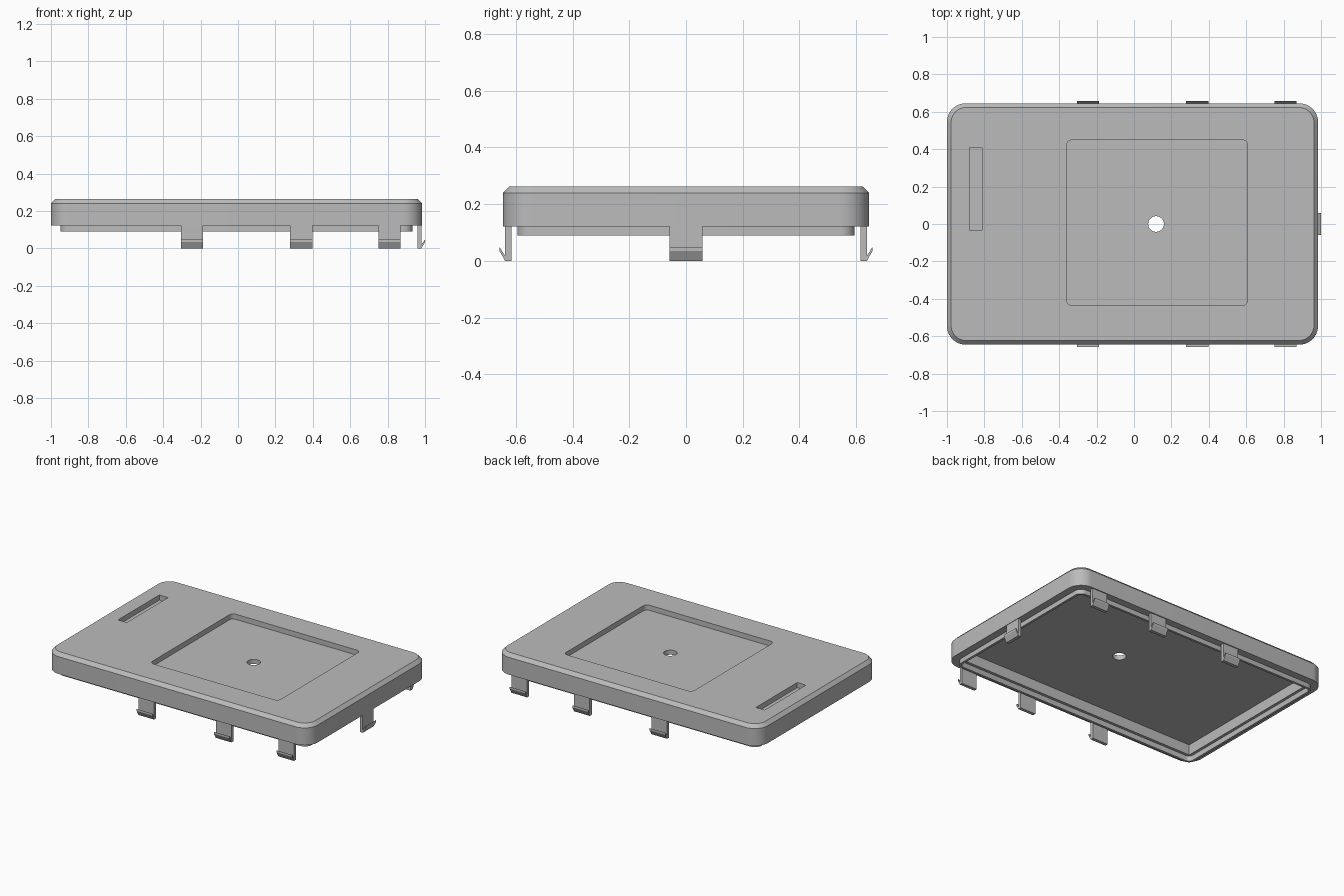
import bpy
import bmesh
from math import sin, cos, pi, radians
from mathutils import Vector

cube = bpy.data.objects.get("Cube")
if cube:
    bpy.data.objects.remove(cube, do_unlink=True)

grey = bpy.data.materials.new("plain grey")
grey.use_nodes = True
GREY = (0.5, 0.5, 0.5, 1)
grey.diffuse_color = GREY
grey.node_tree.nodes["Principled BSDF"].inputs["Base Color"].default_value = GREY


def make_object(name, bm):
    bmesh.ops.recalc_face_normals(bm, faces=bm.faces)
    mesh = bpy.data.meshes.new(name)
    bm.to_mesh(mesh)
    bm.free()
    mesh.materials.append(grey)
    obj = bpy.data.objects.new(name, mesh)
    bpy.context.collection.objects.link(obj)
    return obj


def rounded_rect(x0, x1, y0, y1, r, z, segs):
    """Points of a rectangle with rounded corners; segs 0 gives sharp ones."""
    if segs == 0:
        r = 0
    corners = [(x1 - r, y1 - r), (x0 + r, y1 - r), (x0 + r, y0 + r), (x1 - r, y0 + r)]
    pts = []
    for i, (cx, cy) in enumerate(corners):
        for k in range(segs + 1):
            a = pi / 2 * (i + k / max(segs, 1))
            pts.append((cx + r * cos(a), cy + r * sin(a), z))
    return pts


def loft(name, rings):
    """Solid through a stack of rings with equal point counts."""
    bm = bmesh.new()
    loops = [[bm.verts.new(p) for p in ring] for ring in rings]
    n = len(loops[0])
    for low, high in zip(loops, loops[1:]):
        for i in range(n):
            j = (i + 1) % n
            bm.faces.new((low[i], low[j], high[j], high[i]))
    bm.faces.new(loops[0])
    bm.faces.new(loops[-1])
    return make_object(name, bm)


def prism(name, x0, x1, y0, y1, r, z0, z1, segs):
    return loft(name, [rounded_rect(x0, x1, y0, y1, r, z, segs) for z in (z0, z1)])


# Lid shell: narrow lip, step out to the rim, straight wall, chamfered top
L, R, W = -1.0, 0.984, 0.645
RIM, SHOULDER, TOP = 0.122, 0.24, 0.263


def inset(m, r, z):
    return rounded_rect(L + m, R - m, -W + m, W - m, r, z, 10)


lid = loft("lid", [inset(0.05, 0.05, 0.09), inset(0.05, 0.05, RIM),
                   inset(0, 0.1, RIM), inset(0, 0.1, SHOULDER),
                   inset(0.022, 0.08, TOP)])

# Cutters for the underside, the two top recesses and the through hole
m, c = 0.066, 0.085
cutters = [
    prism("lip_cutter", L + m, R - m, -W + m, W - m, 0.03, 0.05, RIM + 0.004, 6),
    prism("cavity_cutter", L + c, R - c, -W + c, W - c, 0, 0.04, 0.197, 0),
    prism("panel_cutter", -0.36, 0.608, -0.436, 0.45, 0.03, 0.228, 0.4, 6),
    prism("slot_cutter", -0.88, -0.814, -0.035, 0.41, 0, 0.228, 0.4, 0),
    prism("hole_cutter", 0.076, 0.16, -0.042, 0.042, 0.042, 0.15, 0.3, 8),
]
for cutter in cutters:
    mod = lid.modifiers.new(cutter.name, 'BOOLEAN')
    mod.operation = 'DIFFERENCE'
    mod.solver = 'EXACT'
    mod.object = cutter
bpy.context.view_layer.update()
graph = bpy.context.evaluated_depsgraph_get()
lid_mesh = bpy.data.meshes.new_from_object(lid.evaluated_get(graph))
lid.modifiers.clear()
lid.data = lid_mesh
for cutter in cutters:
    bpy.data.objects.remove(cutter, do_unlink=True)
for poly in lid_mesh.polygons:
    poly.use_smooth = True
lid_mesh.set_sharp_from_angle(angle=radians(30))

# Snap clips: a thin leg with a barb that slopes outward (outward offset, height)
LEG = [(-0.022, 0), (0, 0), (0, RIM + 0.01), (-0.022, RIM + 0.01)]
BARB = [(0, 0), (0.019, 0.034), (0.019, 0.048), (0, 0.018)]


def clip(name, base, outward, width):
    base, outward = Vector(base), Vector(outward)
    side = Vector((-outward.y, outward.x, 0))
    bm = bmesh.new()
    for profile in (LEG, BARB):
        ends = []
        for s in (-width / 2, width / 2):
            ends.append([bm.verts.new(base + outward * u + side * s + Vector((0, 0, z)))
                         for u, z in profile])
        a, b = ends
        bm.faces.new(a)
        bm.faces.new(b)
        for i in range(4):
            j = (i + 1) % 4
            bm.faces.new((a[i], a[j], b[j], b[i]))
    return make_object(name, bm)


for x, place in ((-0.245, "right"), (0.338, "middle"), (0.81, "left")):
    for sign, side_name in ((-1, "front"), (1, "back")):
        clip(f"{side_name}_{place}_clip", (x, sign * 0.638, 0), (0, sign, 0), 0.118)
clip("end_clip", (0.981, 0, 0), (1, 0, 0), 0.116)
